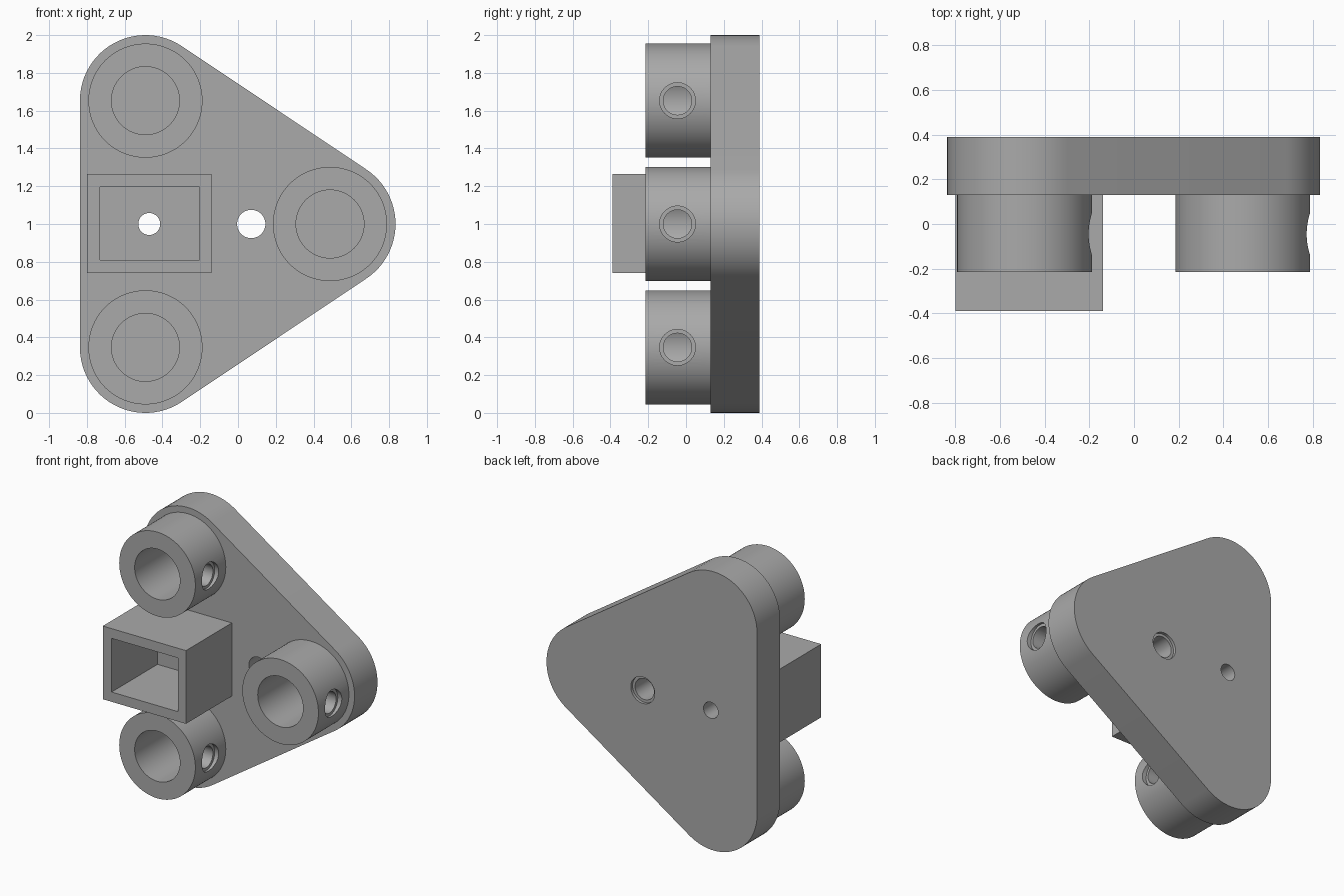
import bpy, bmesh, math
from mathutils import Matrix, Vector

if "Cube" in bpy.data.objects:
    bpy.data.objects.remove(bpy.data.objects["Cube"], do_unlink=True)

grey = bpy.data.materials.new("plain grey")
grey.use_nodes = True
grey.diffuse_color = (0.4, 0.4, 0.4, 1)
grey.node_tree.nodes["Principled BSDF"].inputs["Base Color"].default_value = (0.4, 0.4, 0.4, 1)

FRONT, BACK = 0.13, 0.39            # plate faces
COLLAR_FRONT = -0.215
BORE_END = 0.3
CENTRES = {"upper": (-0.49, 1.653), "lower": (-0.49, 0.347), "side": (0.487, 1.0)}


def finish(name, bm):
    bmesh.ops.recalc_face_normals(bm, faces=bm.faces)
    mesh = bpy.data.meshes.new(name)
    bm.to_mesh(mesh)
    bm.free()
    mesh.materials.append(grey)
    obj = bpy.data.objects.new(name, mesh)
    bpy.context.collection.objects.link(obj)
    return obj


def rod(name, start, end, r1, r2=None, sides=64):
    """Cylinder or cone running from start to end."""
    start, end = Vector(start), Vector(end)
    axis = end - start
    turn = Vector((0, 0, 1)).rotation_difference(axis).to_matrix().to_4x4()
    bm = bmesh.new()
    bmesh.ops.create_cone(bm, cap_ends=True, segments=sides, radius1=r1,
                          radius2=r1 if r2 is None else r2, depth=axis.length,
                          matrix=Matrix.Translation((start + end) / 2) @ turn)
    return finish(name, bm)


def block(name, low, high):
    low, high = Vector(low), Vector(high)
    bm = bmesh.new()
    bmesh.ops.create_cube(bm, size=1, matrix=Matrix.Translation((low + high) / 2)
                          @ Matrix.Diagonal((*(high - low), 1)))
    return finish(name, bm)


def cut(obj, *cutters):
    bpy.context.view_layer.objects.active = obj
    for cutter in cutters:
        mod = obj.modifiers.new("cut", "BOOLEAN")
        mod.operation, mod.solver, mod.object = "DIFFERENCE", "EXACT", cutter
        bpy.ops.object.modifier_apply(modifier=mod.name)
        bpy.data.objects.remove(cutter, do_unlink=True)


def smooth(obj):
    bpy.ops.object.select_all(action="DESELECT")
    obj.select_set(True)
    bpy.context.view_layer.objects.active = obj
    bpy.ops.object.shade_smooth_by_angle(angle=math.radians(30))


# Rounded triangular base plate: hull of three discs, extruded backwards
bm = bmesh.new()
RADIUS, STEPS = 0.347, 24
lean = math.atan2(CENTRES["upper"][1] - 1, CENTRES["side"][0] - CENTRES["upper"][0])
tilt = math.pi / 2 - lean           # direction square to the sloping edge
arcs = [("side", -tilt, tilt), ("upper", tilt, math.pi), ("lower", math.pi, 2 * math.pi - tilt)]
rim = []
for key, a, b in arcs:
    cx, cz = CENTRES[key]
    for i in range(STEPS + 1):
        t = a + (b - a) * i / STEPS
        rim.append(bm.verts.new((cx + RADIUS * math.cos(t), FRONT, cz + RADIUS * math.sin(t))))
face = bm.faces.new(rim)
extruded = bmesh.ops.extrude_face_region(bm, geom=[face], use_keep_orig=True)["geom"]
bmesh.ops.translate(bm, vec=(0, BACK - FRONT, 0),
                    verts=[v for v in extruded if isinstance(v, bmesh.types.BMVert)])
plate = finish("base_plate", bm)

# Plate holes: a small plain one, and a larger one widened at the back
cut(plate,
    rod("pin_hole", (-0.47, 0, 1), (-0.47, 0.5, 1), 0.058),
    rod("bolt_hole", (0.07, 0, 1), (0.07, 0.5, 1), 0.075),
    rod("bolt_recess", (0.07, BACK - 0.02, 1), (0.07, 0.5, 1), 0.095),
    *[rod("blind_bore", (x, 0, z), (x, BORE_END, z), 0.18) for x, z in CENTRES.values()])
smooth(plate)

# Collars with a bore and a stepped screw hole through the outer wall
for key, (x, z) in CENTRES.items():
    collar = rod(key + "_collar", (x, COLLAR_FRONT, z), (x, FRONT, z), 0.302, sides=96)
    y = -0.045
    cut(collar,
        rod("bore", (x, -0.5, z), (x, 0.5, z), 0.18),
        rod("screw_hole", (x + 0.05, y, z), (x + 0.5, y, z), 0.075, sides=48),
        rod("screw_recess", (x + 0.27, y, z), (x + 0.5, y, z), 0.095, sides=48))
    smooth(collar)

# Open square socket
socket = block("square_socket", (-0.8, -0.39, 0.74), (-0.14, FRONT, 1.265))
cut(socket, block("socket_opening", (-0.73, -0.6, 0.81), (-0.205, 0.5, 1.195)))
